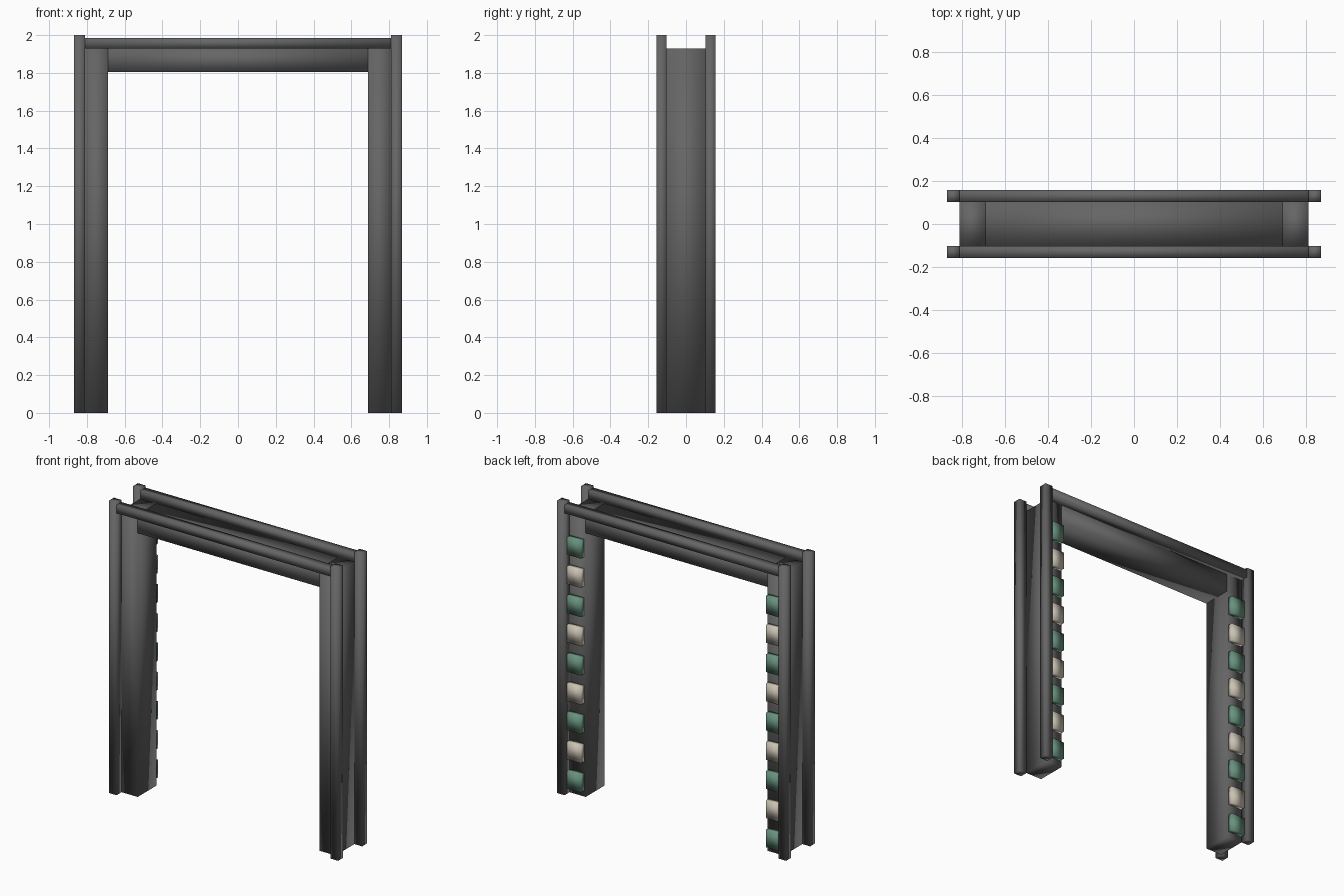
import bpy
import bmesh

if "Cube" in bpy.data.objects:
    bpy.data.objects.remove(bpy.data.objects["Cube"], do_unlink=True)


def material(name, rgb):
    m = bpy.data.materials.new(name)
    m.use_nodes = True
    m.diffuse_color = (*rgb, 1)
    m.node_tree.nodes["Principled BSDF"].inputs["Base Color"].default_value = (*rgb, 1)
    return m


metal = material("dark_grey_metal", (0.13, 0.13, 0.13))
green = material("muted_green", (0.14, 0.29, 0.21))
cream = material("warm_cream", (0.60, 0.55, 0.46))


def box(name, x, y, z, mat):
    """Smooth-shaded box spanning the given (low, high) ranges."""
    bm = bmesh.new()
    bmesh.ops.create_cube(bm, size=1)
    for v in bm.verts:
        v.co = [lo + (c + 0.5) * (hi - lo) for c, (lo, hi) in zip(v.co, (x, y, z))]
    for f in bm.faces:
        f.smooth = True
    mesh = bpy.data.meshes.new(name)
    bm.to_mesh(mesh)
    bm.free()
    mesh.materials.append(mat)
    ob = bpy.data.objects.new(name, mesh)
    bpy.context.collection.objects.link(ob)
    return ob


def span(side, near, far):
    return tuple(sorted((side * near, side * far)))


INNER, OUTER, EDGE = 0.688, 0.81, 0.868   # jamb and post limits in x
DEPTH, FACE = 0.102, 0.157                # jamb and post limits in y
LINTEL, SHOULDER = 1.805, 1.93            # underside and top of the lintel

# Lintel between the jambs
box("lintel", (-INNER, INNER), (-DEPTH, DEPTH), (LINTEL, SHOULDER), metal)

# Rails along the top, front and back
for face, label in ((-1, "front"), (1, "back")):
    box(label + "_top_rail", (-OUTER, OUTER), span(face, DEPTH, FACE),
        (SHOULDER, 1.985), metal)

for side, label in ((1, "left"), (-1, "right")):
    # Jamb with a corner post at the front and back
    box(label + "_jamb", span(side, INNER, OUTER), (-DEPTH, DEPTH), (0, SHOULDER), metal)
    for face, end in ((-1, "front"), (1, "back")):
        box(f"{label}_{end}_post", span(side, OUTER, EDGE), span(face, DEPTH, FACE),
            (0, 2), metal)
    # Alternating lamps up the back of the jamb
    for i in range(9):
        z = 0.1 + 0.2 * i
        box(f"{label}_lamp_{i + 1}", span(side, 0.70, 0.805), (DEPTH, 0.137),
            (z - 0.06, z + 0.06), cream if i % 2 else green)
